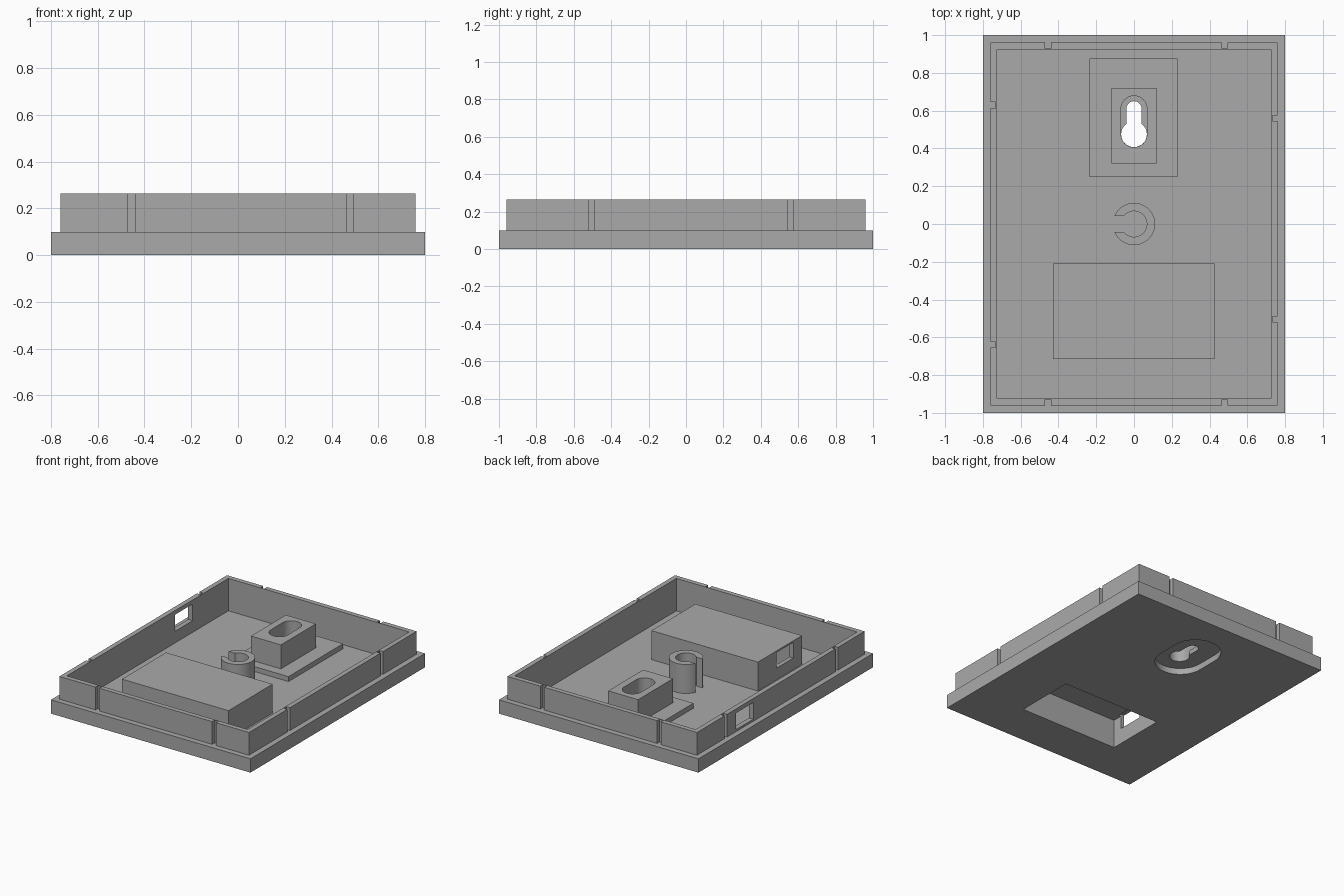
import bpy
import bmesh
from math import cos, sin, pi, asin

if "Cube" in bpy.data.objects:
    bpy.data.objects.remove(bpy.data.objects["Cube"], do_unlink=True)

grey = bpy.data.materials.new("plain grey plastic")
grey.use_nodes = True
GREY = (0.4, 0.4, 0.4, 1)
grey.diffuse_color = GREY
grey.node_tree.nodes["Principled BSDF"].inputs["Base Color"].default_value = GREY

FLOOR, LEDGE, RIM, TOP = 0.03, 0.10, 0.265, 0.24


def prism(name, outline, z0, z1):
    """Extrude a counter-clockwise outline from z0 to z1."""
    bm = bmesh.new()
    face = bm.faces.new([bm.verts.new((x, y, z0)) for x, y in outline])
    up = bmesh.ops.extrude_face_region(bm, geom=[face])["geom"]
    verts = [v for v in up if isinstance(v, bmesh.types.BMVert)]
    bmesh.ops.translate(bm, verts=verts, vec=(0, 0, z1 - z0))
    bmesh.ops.recalc_face_normals(bm, faces=bm.faces)
    mesh = bpy.data.meshes.new(name)
    bm.to_mesh(mesh)
    bm.free()
    mesh.materials.append(grey)
    obj = bpy.data.objects.new(name, mesh)
    bpy.context.collection.objects.link(obj)
    return obj


def box(name, x0, x1, y0, y1, z0, z1):
    return prism(name, [(x0, y0), (x1, y0), (x1, y1), (x0, y1)], z0, z1)


def arc(cy, r, a0, a1, n=24):
    steps = [a0 + (a1 - a0) * i / n for i in range(n + 1)]
    return [(r * cos(a), cy + r * sin(a)) for a in steps]


def stadium(y0, y1, r):
    return arc(y1, r, 0, pi) + arc(y0, r, pi, 2 * pi)


def combine(obj, helpers, operation="DIFFERENCE"):
    """Apply each helper as a boolean, then discard it."""
    bpy.context.view_layer.objects.active = obj
    for helper in helpers:
        helper.hide_render = True
        mod = obj.modifiers.new("boolean", "BOOLEAN")
        mod.operation, mod.solver, mod.object = operation, "EXACT", helper
        bpy.ops.object.modifier_apply(modifier=mod.name)
        bpy.data.objects.remove(helper, do_unlink=True)


def battery_cavity():
    return box("cavity_cutter", -0.40, 0.395, -0.685, -0.24, -0.1, 0.21)


def hanger_recess():
    return prism("recess_cutter", stadium(0.4825, 0.6425, 0.17), -0.1, 0.045)


def keyhole():
    # Round entry for the screw head with a narrower slot above it
    r, w, cy = 0.068, 0.04, 0.475
    a = pi / 2 - asin(w / r)
    outline = arc(0.61, w, 0, pi) + arc(cy, r, pi - a, 2 * pi + a, 36)
    return prism("keyhole_cutter", outline, -0.1, 0.5)


# Tray: wide base plate with a thinner rim standing on it
tray = box("tray", -0.8, 0.8, -1, 1, 0, LEDGE)
combine(tray, [box("rim", -0.76, 0.76, -0.96, 0.96, 0.05, RIM)], "UNION")
cuts = [box("interior", -0.725, 0.725, -0.925, 0.925, FLOOR, 0.5),
        battery_cavity(), hanger_recess(),
        box("cable_window", -0.79, -0.7, 0.315, 0.515, 0.115, 0.235)]

# Snap grooves on the outside of the rim
g = 0.015
for x in (-0.455, 0.48):
    for y in (-0.96, 0.96):
        cuts.append(box("groove", x - g, x + g, y - 0.03, y + 0.03, LEDGE, 0.5))
for x, y in ((-0.76, 0.63), (-0.76, -0.64), (0.76, 0.56), (0.76, -0.505)):
    cuts.append(box("groove", x - 0.027, x + 0.027, y - g, y + g, LEDGE, 0.5))
combine(tray, cuts)

# Battery housing, open below, with a wire opening in its right side
battery_box = box("battery_box", -0.43, 0.425, -0.715, -0.21, FLOOR, TOP)
combine(battery_box, [battery_cavity(),
                      box("wire_opening", -0.5, -0.38, -0.615, -0.42, 0.115, 0.228)])

# Hanger: low pad carrying a block with a keyhole
hanger_pad = box("hanger_pad", -0.235, 0.23, 0.25, 0.875, FLOOR, 0.066)
combine(hanger_pad, [hanger_recess(), keyhole()])

hanger_block = box("hanger_block", -0.12, 0.12, 0.32, 0.72, 0.066, TOP)
combine(hanger_block, [keyhole(),
                       prism("screw_slot", stadium(0.475, 0.61, 0.0685), 0.08, 0.5)])

# Split round post, its gap facing right
R, r, w = 0.112, 0.068, 0.042
outer, inner = asin(w / R), asin(w / r)
ring = arc(0, R, -pi + outer, pi - outer, 40) + arc(0, r, pi - inner, -pi + inner, 40)
split_post = prism("split_post", ring, FLOOR, TOP)

# Smooth the curved walls, keep the corners crisp
for obj in (tray, battery_box, hanger_pad, hanger_block, split_post):
    bpy.ops.object.select_all(action="DESELECT")
    obj.select_set(True)
    bpy.context.view_layer.objects.active = obj
    bpy.ops.object.shade_smooth_by_angle(angle=pi / 6)
